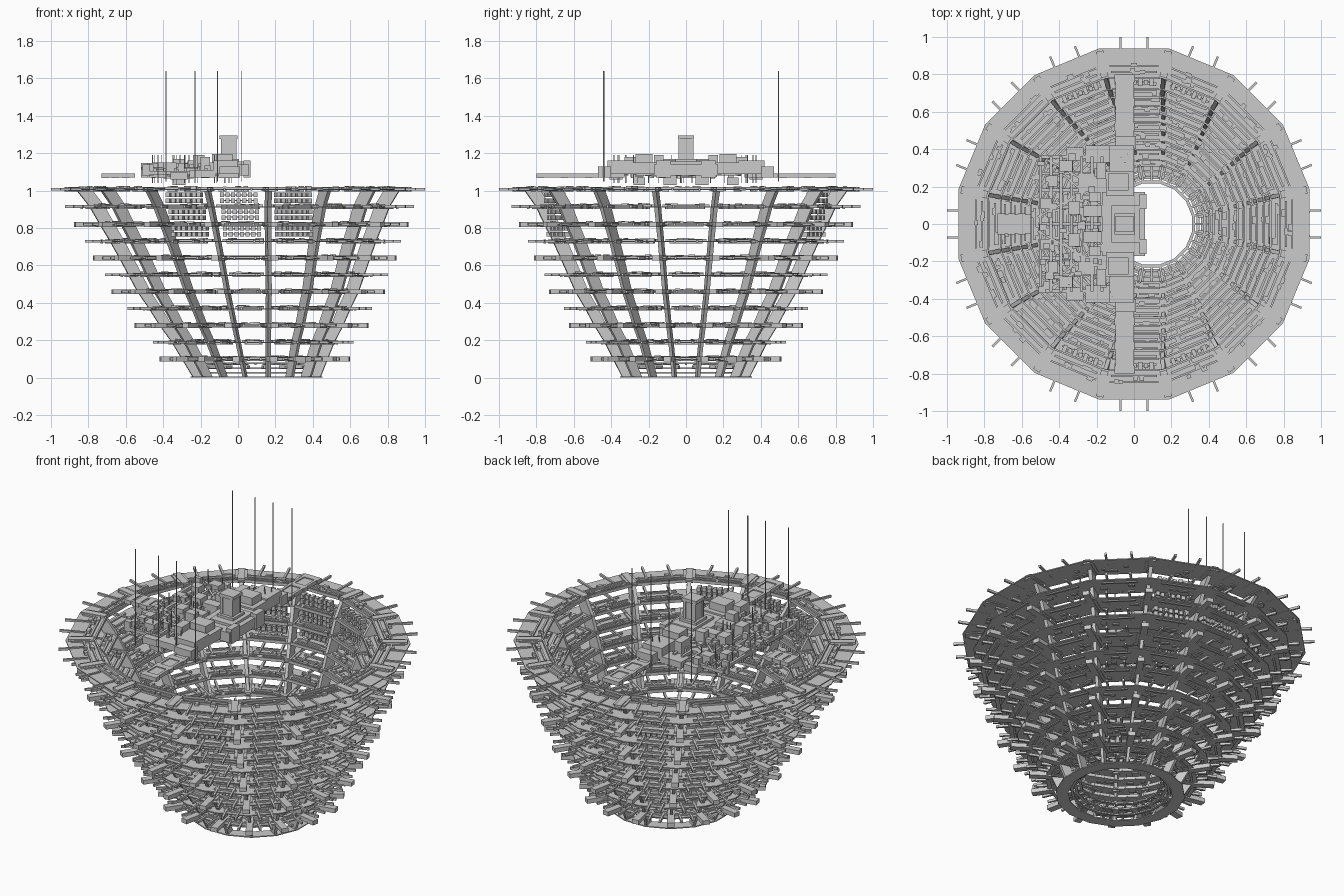
import bpy, bmesh, math, random
from mathutils import Matrix, Vector

if "Cube" in bpy.data.objects:
    bpy.data.objects.remove(bpy.data.objects["Cube"])

random.seed(4)
SIDES = 16
STEP = math.tau / SIDES
# level: height, outer corner radius, plate width
LEVELS = [(0.006, .36, .07), (.10, .425, .11), (.19, .485, .14), (.28, .55, .15), (.37, .605, .155),
          (.46, .665, .16), (.55, .71, .16), (.64, .755, .16), (.73, .80, .16), (.82, .845, .16),
          (.915, .89, .16), (1.008, .957, .165)]


def cx(z):
    return .1 * (1 - min(z, 1))


def finish(name, bm):
    me = bpy.data.meshes.new(name)
    bmesh.ops.recalc_face_normals(bm, faces=bm.faces)
    bm.to_mesh(me)
    bm.free()
    ob = bpy.data.objects.new(name, me)
    bpy.context.collection.objects.link(ob)
    return ob


def box(bm, lo, hi, m=Matrix()):
    lo, hi = Vector(lo), Vector(hi)
    bmesh.ops.create_cube(bm, size=1, matrix=m @ Matrix.Translation((lo + hi) / 2)
                          @ Matrix.Diagonal((*(hi - lo), 1)))


def frame(z, a):
    # local x points outward, local y along the ring
    return Matrix.Translation((cx(z), 0, z)) @ Matrix.Rotation(a, 4, 'Z')


def ring(bm, z, r_in, r_out, t):
    loops = []
    for r, h in ((r_in, 0), (r_out, 0), (r_out, -t), (r_in, -t)):
        loops.append([bm.verts.new((cx(z) + r * math.cos((i + .5) * STEP),
                                    r * math.sin((i + .5) * STEP), z + h)) for i in range(SIDES)])
    for k in range(4):
        a, b = loops[k], loops[(k + 1) % 4]
        for i in range(SIDES):
            j = (i + 1) % SIDES
            bm.faces.new((a[i], b[i], b[j], a[j]))


def new():
    return bmesh.new()


# terraced ring floors
bm = new()
for z, r, w in LEVELS:
    ring(bm, z, r - w, r, .006)
finish("terrace_floors", bm)

# small inner rings and spokes around the floor opening
bm = new()
for z, a, b in ((.03, .265, .28), (.055, .245, .262), (.08, .222, .238), (.08, .285, .295)):
    ring(bm, z, a, b, .008)
for i in range(SIDES * 2):
    m = frame(.06, i * STEP / 2)
    box(bm, (.225, -.006, .008), (.33, .006, .018), m)
    if i % 2:
        box(bm, (.25, -.018, -.01), (.31, .018, .004), m)
finish("opening_lattice", bm)

# curved vertical ribs at the corners
bm = new()
for i in range(SIDES):
    a = (i + .5) * STEP
    prev = None
    for z, r, w in LEVELS:
        mid = r - .3 * w - .065 * min(1, z + .3)
        cur = [bm.verts.new(frame(z, a) @ Vector((mid + sx * (.03 + .012 * z), sy * (.008 + .003 * z), 0)))
               for sx, sy in ((-1, -1), (1, -1), (1, 1), (-1, 1))]
        if prev:
            for k in range(4):
                n = (k + 1) % 4
                bm.faces.new((prev[k], prev[n], cur[n], cur[k]))
        else:
            bm.faces.new(cur)
        prev = cur
    bm.faces.new(prev)
finish("ribs", bm)

# radial bracket beams on the major levels
bm = new()
for k, (z, r, w) in enumerate(LEVELS):
    if k % 2 == 0:
        continue
    for i in range(SIDES):
        m = frame(z, (i + .5) * STEP)
        out = r - .015 if z > 1 else r + .095 - .04 * z
        box(bm, (r - w * .95, -.02, -.014), (out, .02, .012), m)
        box(bm, (r - w * .8, -.035, -.010), (r - .03, .035, .008), m)
finish("bracket_beams", bm)

# thin spikes around each rim
bm = new()
for z, r, w in LEVELS[1:]:
    ap = r * math.cos(STEP / 2)
    for i in range(SIDES):
        for s in (-1, 1):
            box(bm, (ap - .08, s * .075 * r - .006, -.007), (ap + .06, s * .075 * r + .006, .007), frame(z, i * STEP))
finish("rim_spikes", bm)

# rails, benches and crates on each terrace
bm = new()
for k, (z, r, w) in enumerate(LEVELS[1:]):
    ap, inn = r * .98, (r - w) * .98
    half = math.tan(STEP / 2)
    for i in range(SIDES):
        m = frame(z, i * STEP)
        h = inn * half * .88
        box(bm, (inn, -h, 0), (inn + .01, h, .012), m)
        box(bm, (inn + .03, -h * .9, 0), (inn + .042, h * .9, .009), m)
        box(bm, (inn + .065, -h, 0), (inn + .075, h, .01), m)
        if z < 1:
            box(bm, (ap - .035, -h * .8, -.012), (ap - .022, h * .8, .008), m)
        for c in range(4):
            x = inn + random.uniform(.01, w * .5)
            y = random.uniform(-h, h) * .85
            box(bm, (x, y - random.uniform(.005, .025), -.012),
                (x + .02, y + random.uniform(.005, .025), random.uniform(.01, .018)), m)
finish("terrace_fittings", bm)

# banks of small units on the front and rear walls
bm = new()
for side in (4, 12):
    for f in (-1, 0, 1):
        for z in (.965, .875, .785):
            m = frame(z, (side + f) * STEP)
            x0 = .765 - (1 - z) * .18
            box(bm, (x0 - .003, -.10, .008), (x0 + .003, .10, .014), m)
            box(bm, (x0 - .003, -.10, -.020), (x0 + .003, .10, -.014), m)
            for c in range(7):
                y = -.09 + c * .03
                for dz in (.012, -.02):
                    d = .012 if c % 2 else .02
                    box(bm, (x0 - d, y - .011, dz - .011), (x0 + d, y + .011, dz + .013), m)
finish("unit_banks", bm)

# suspended core: mirrored blocks (x0, y0, z0, x1, y1, z1)
bm = new()
BLOCKS = [(-.17, 0, 1.08, .06, .17, 1.14), (-.12, .0, 1.14, .03, .10, 1.155), (-.15, .15, 1.09, .0, .28, 1.15),
          (-.14, .18, 1.14, -.03, .27, 1.195), (-.13, .28, 1.09, .0, .42, 1.16), (-.1, .40, 1.07, .01, .47, 1.13),
          (-.30, .17, 1.08, -.15, .27, 1.12), (-.26, .33, 1.07, -.12, .42, 1.11), (-.36, .34, 1.06, -.27, .41, 1.10),
          (-.35, .05, 1.03, -.29, .12, 1.17), (-.27, .04, 1.08, -.17, .10, 1.16), (-.24, .12, 1.12, -.18, .17, 1.19),
          (-.46, .2, 1.08, -.41, .26, 1.15), (-.50, .08, 1.09, -.44, .14, 1.13), (-.40, .28, 1.1, -.33, .34, 1.15),
          (-.33, .22, 1.03, -.28, .28, 1.07), (.03, .08, 1.07, .068, .16, 1.16), (-.2, .24, 1.1, -.15, .33, 1.18)]
for x0, y0, z0, x1, y1, z1 in BLOCKS:
    for s in (1, -1):
        box(bm, (x0, min(s * y0, s * y1), z0), (x1, max(s * y0, s * y1), z1))
finish("core_blocks", bm)

# open lattice deck behind the core
bm = new()
for n in range(9):
    y = -.36 + n * .09
    box(bm, (-.51, y - .009, 1.085), (-.14, y + .009, 1.105))
for n in range(7):
    x = -.5 + n * .055
    box(bm, (x - .008, -.36, 1.10), (x + .008, .36, 1.12))
for s in (1, -1):
    for a, c in ((.7, (-.28, .18)), (-.7, (-.28, .18)), (.5, (-.4, .1)), (-.5, (-.35, .28))):
        m = Matrix.Translation((c[0], s * c[1], 1.12)) @ Matrix.Rotation(a * s, 4, 'Z')
        box(bm, (-.13, -.006, -.006), (.13, .006, .006), m)
for n in range(60):
    x, y, h = random.uniform(-.5, -.16), random.uniform(-.36, .36), random.uniform(.012, .045)
    d, e = random.uniform(.008, .022), random.uniform(.008, .022)
    box(bm, (x - d, y - e, 1.11 - h), (x + d, y + e, 1.115 + h * .8))
for n in range(24):
    x, y = random.uniform(-.48, .03), random.uniform(-.4, .4)
    box(bm, (x - .002, y - .002, 1.04), (x + .002, y + .002, 1.19))
finish("lattice_deck", bm)

# central tower
bm = new()
box(bm, (-.105, -.055, 1.14), (.005, .055, 1.17))
box(bm, (-.088, -.036, 1.15), (-.012, .036, 1.285))
box(bm, (-.098, -.044, 1.275), (-.002, .044, 1.295))
for s in (1, -1):
    for x in (-.088, -.02):
        box(bm, (x - .004, s * .036 - .005, 1.15), (x + .012, s * .036 + .005, 1.28))
finish("tower", bm)

# three outlying gangways
bm = new()
for ang, ox in ((math.pi / 2, -.05), (-math.pi / 2, -.05), (math.pi, 0)):
    m = Matrix.Translation((ox, 0, 1.08)) @ Matrix.Rotation(ang, 4, 'Z')
    a, b = (.47, .80) if ox else (.55, .73)
    box(bm, (a, -.035, -.006), (b, .035, .006), m)
    for s in (-1, 1):
        box(bm, (a, s * .042 - .008, -.01), (b - .02, s * .042 + .008, .012), m)
    for n in range(3):
        x = a + .03 + n * (b - a - .07) / 2
        box(bm, (x, -.055, -.013), (x + .04, .055, .012), m)
finish("gangways", bm)

# suspension cables
bm = new()
for x in (-.385, -.23, -.11, .02):
    for y in (-.44, .495):
        bmesh.ops.create_cone(bm, cap_ends=True, segments=6, radius1=.003, radius2=.003, depth=.59,
                              matrix=Matrix.Translation((x, y, 1.345)))
finish("cables", bm)
